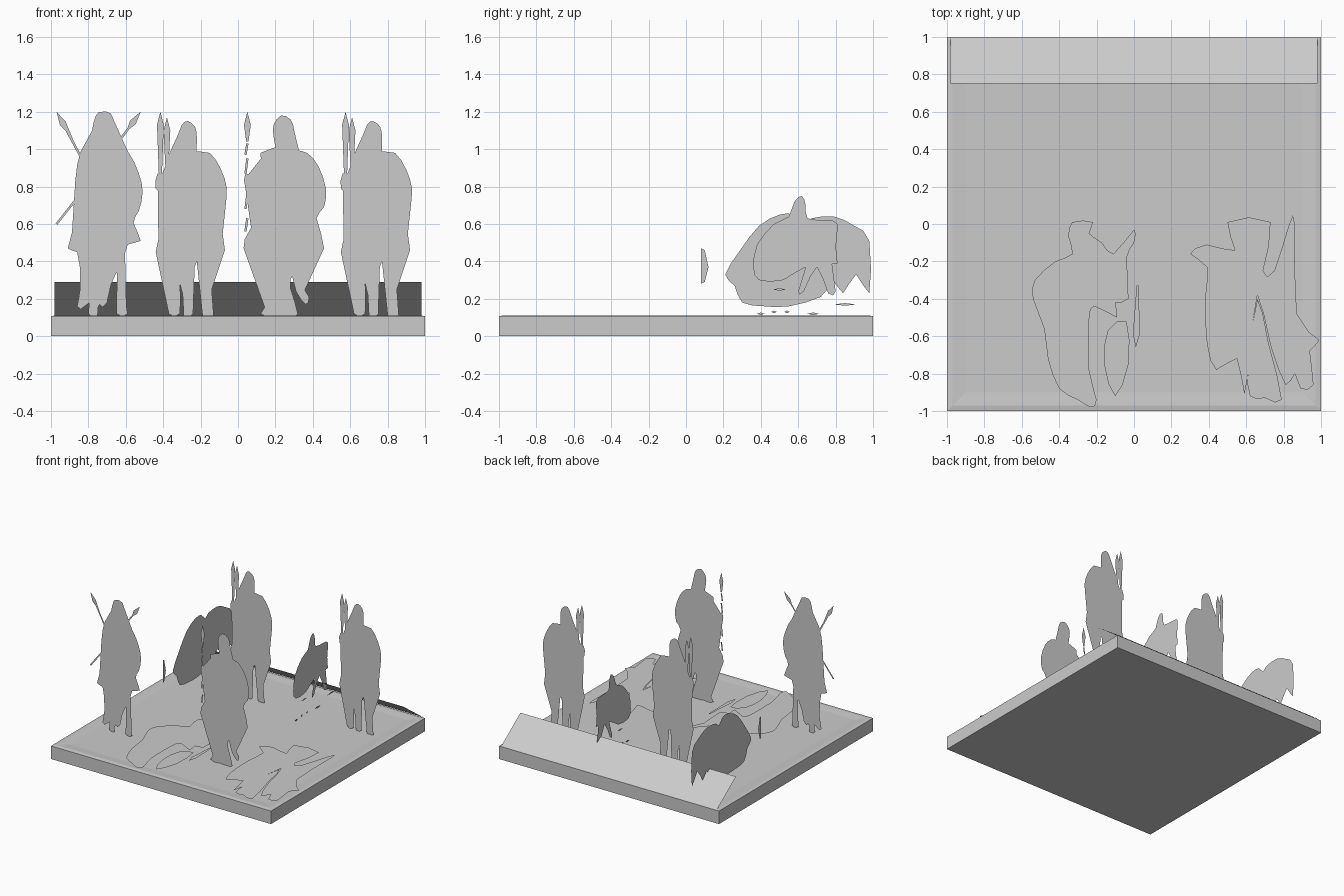
import bpy
import bmesh
from mathutils import Vector

default_cube = bpy.data.objects.get("Cube")
if default_cube:
    bpy.data.objects.remove(default_cube, do_unlink=True)

grey = bpy.data.materials.new("plain grey")
grey.use_nodes = True
grey.diffuse_color = (0.6, 0.6, 0.6, 1)
grey.node_tree.nodes["Principled BSDF"].inputs["Base Color"].default_value = grey.diffuse_color


def finish(name, mesh_builder):
    """Turn a bmesh into a named grey object."""
    mesh = bpy.data.meshes.new(name)
    mesh_builder.to_mesh(mesh)
    mesh_builder.free()
    mesh.materials.append(grey)
    result = bpy.data.objects.new(name, mesh)
    bpy.context.collection.objects.link(result)
    return result


def rounded(outline):
    """Insert a curved midpoint on every side of a closed outline."""
    points = [Vector(point) for point in outline]
    count = len(points)
    result = []
    for i, here in enumerate(points):
        before, after, beyond = points[i - 1], points[(i + 1) % count], points[(i + 2) % count]
        result += [here, (9 * (here + after) - before - beyond) / 16]
    return result


def spear(butt, tip, head=True):
    """Thin shaft with a leaf-shaped head, as one outline."""
    butt, tip = Vector(butt), Vector(tip)
    along = (tip - butt).normalized()
    side = Vector((along.y, -along.x))
    shaft = side * 0.6
    if not head:
        return [butt - shaft, butt + shaft, tip + shaft, tip - shaft]
    neck, blade = tip - along * 11, tip - along * 7
    return [butt - shaft, butt + shaft, neck + shaft, blade + side * 1.8,
            tip, blade - side * 1.8, neck - shaft, butt - shaft]


def cutout(name, outlines, place):
    """Flat sheet made of outlines in hundredths, set in space by place()."""
    sheet = bmesh.new()
    for outline in outlines:
        corners = [sheet.verts.new(place(u / 100, v / 100)) for u, v in outline]
        sheet.faces.new(corners)
    bmesh.ops.triangulate(sheet, faces=sheet.faces[:], ngon_method='EAR_CLIP')
    return finish(name, sheet)


def facing_front(x, y):
    return lambda u, v: (x + u, y, v)


def facing_side(x):
    return lambda u, v: (x, u, v)


def lying(z):
    return lambda u, v: (u, v, z)


# Square base with a shallow rim around its top
base = bmesh.new()
rings = []
for half, height in ((1, 0), (1, 0.107), (0.97, 0.112), (0.9, 0.106)):
    rings.append([base.verts.new((sx * half, sy * half, height))
                  for sx, sy in ((-1, -1), (1, -1), (1, 1), (-1, 1))])
base.faces.new(rings[0][::-1])
base.faces.new(rings[-1])
for lower, upper in zip(rings, rings[1:]):
    for i in range(4):
        j = (i + 1) % 4
        base.faces.new((lower[i], lower[j], upper[j], upper[i]))
finish("base", base)

# Sloping panel along the back edge
panel = bmesh.new()
panel.faces.new([panel.verts.new(corner) for corner in (
    (0.98, 1, 0.11), (-0.98, 1, 0.11), (-0.98, 0.75, 0.29), (0.98, 0.75, 0.29))])
finish("back_panel", panel)

# Two matching standing guards
guard = rounded([
    (-3, 113), (0, 115), (4, 112), (5, 106), (4, 99), (12, 98), (18, 89),
    (21, 79), (20, 70), (17, 64), (20, 46), (12, 45), (11, 30), (11, 19),
    (14, 11), (8, 11), (8, 25), (5, 40), (3, 30), (3, 12), (-2, 11),
    (-2, 28), (-4, 28), (-4, 12), (-10, 12), (-8, 22), (-9, 43), (-17, 45),
    (-13, 60), (-12, 73), (-17, 79), (-16, 87), (-11, 87), (-10, 97), (-5, 99), (-5, 106)])
guard_spears = [spear((-14.5, 80), (-14.5, 120)), spear((-11, 86), (-11, 117))]
for name, x in (("left_guard", 0.72), ("right_guard", -0.27)):
    cutout(name, [guard] + guard_spears, facing_front(x, 0.53))

# Guard with crossed spears and overlapping shields
crossed = rounded([
    (-3, 118), (0, 120), (5, 119), (7, 112), (6, 102), (14, 99), (20, 87),
    (22, 77), (20, 67), (17, 61), (21, 51), (14, 49), (12, 38), (12, 22),
    (14, 12), (8, 12), (9, 27), (7, 36), (3, 18), (-1, 17), (1, 32),
    (-2, 29), (-2, 11), (-7, 12), (-5, 26), (-7, 40), (-9, 30), (-9, 16),
    (-13, 16), (-11, 28), (-13, 45), (-18, 47), (-13, 66), (-14, 83),
    (-11, 99), (-5, 102), (-5, 110)])
cutout("crossed_spear_guard",
       [crossed, spear((-10, 94), (-24, 120)), spear((4, 97), (21, 120)),
        spear((-9, 79), (-24, 60), head=False)],
       facing_front(-0.73, -0.53))

# Striding guard with a broken spear
striding = rounded([
    (-6, 113), (-2, 118), (3, 116), (5, 110), (4, 101), (12, 98), (18, 91),
    (22, 79), (21, 69), (17, 63), (21, 47), (10, 44), (7, 32), (13, 21),
    (11, 17), (6, 24), (4, 32), (3, 26), (7, 12), (1, 11), (2, 33),
    (-3, 25), (-4, 11), (-13, 12), (-8, 20), (-5, 42), (-22, 47),
    (-18, 58), (-12, 73), (-21, 79), (-21, 87), (-17, 86), (-12, 90),
    (-13, 98), (-5, 101), (-6, 107)])
fragments = [spear((-20, 104), (-20, 120))]
for lower, upper in ((87, 95), (97, 103), (68, 76), (56, 63)):
    fragments.append(spear((-21, lower), (-20, upper), head=False))
cutout("striding_guard", [striding] + fragments, facing_front(0.25, -0.53))

# Side-facing crouching figures
crouching = rounded([
    (21, 33), (29, 46), (39, 59), (50, 65), (58, 65), (63, 60), (67, 63),
    (79, 64), (90, 59), (98, 51), (98, 23), (91, 33), (84, 23), (79, 29),
    (72, 21), (55, 16), (42, 16), (30, 18), (26, 27)])
crouching_hand = [(8, 28), (8, 47), (10, 46), (12, 37), (10, 29)]
cutout("crouching_figure", [crouching, crouching_hand], facing_side(-0.74))

running = rounded([
    (39, 30), (36, 37), (38, 49), (47, 60), (55, 64), (58, 72), (62, 75),
    (64, 70), (65, 63), (75, 62), (81, 60), (80, 47), (81, 39), (77, 38),
    (80, 24), (76, 23), (70, 37), (63, 24), (60, 24), (64, 37), (52, 30)])
specks = []
for y, z, length in ((40, 12, 4), (47, 13, 3), (54, 13, 3), (68, 12, 6), (85, 17, 12), (50, 25, 7)):
    half = length / 2
    specks.append([(y - half, z), (y, z - 0.7), (y + half, z), (y, z + 0.7)])
cutout("running_figure", [running] + specks, facing_side(0.25))

# Fallen figures lying on the ground
fallen_right = rounded([
    (-33, 1), (-22, 1), (-24, -5), (-17, -10), (-11, -16), (0, -3), (0, -10),
    (-4, -18), (-3, -40), (-10, -42), (-9, -50), (-21, -44), (-24, -51),
    (-24, -78), (-20, -94), (-23, -98), (-30, -94), (-40, -88), (-46, -72),
    (-48, -56), (-54, -40), (-53, -30), (-42, -20), (-33, -16), (-35, -7)])
fallen_leg = rounded([(-14, -57), (-4, -52), (-3, -75), (-10, -92), (-16, -75)])
fallen_spear = spear((2, -33), (1, -66))
cutout("fallen_right", [fallen_right, fallen_leg, fallen_spear], lying(0.125))

fallen_left = rounded([
    (50, 1), (73, 1), (69, -25), (75, -25), (83, 0), (86, 0), (87, -48),
    (99, -62), (94, -68), (96, -86), (89, -88), (86, -80), (81, -86),
    (73, -65), (66, -38), (62, -70), (59, -91), (55, -72), (44, -78),
    (39, -64), (38, -40), (39, -23), (30, -16), (39, -11), (54, -14)])
fallen_foot = rounded([(66, -40), (72, -64), (79, -94), (70, -93), (62, -92), (61, -75)])
cutout("fallen_left", [fallen_left, fallen_foot], lying(0.13))
